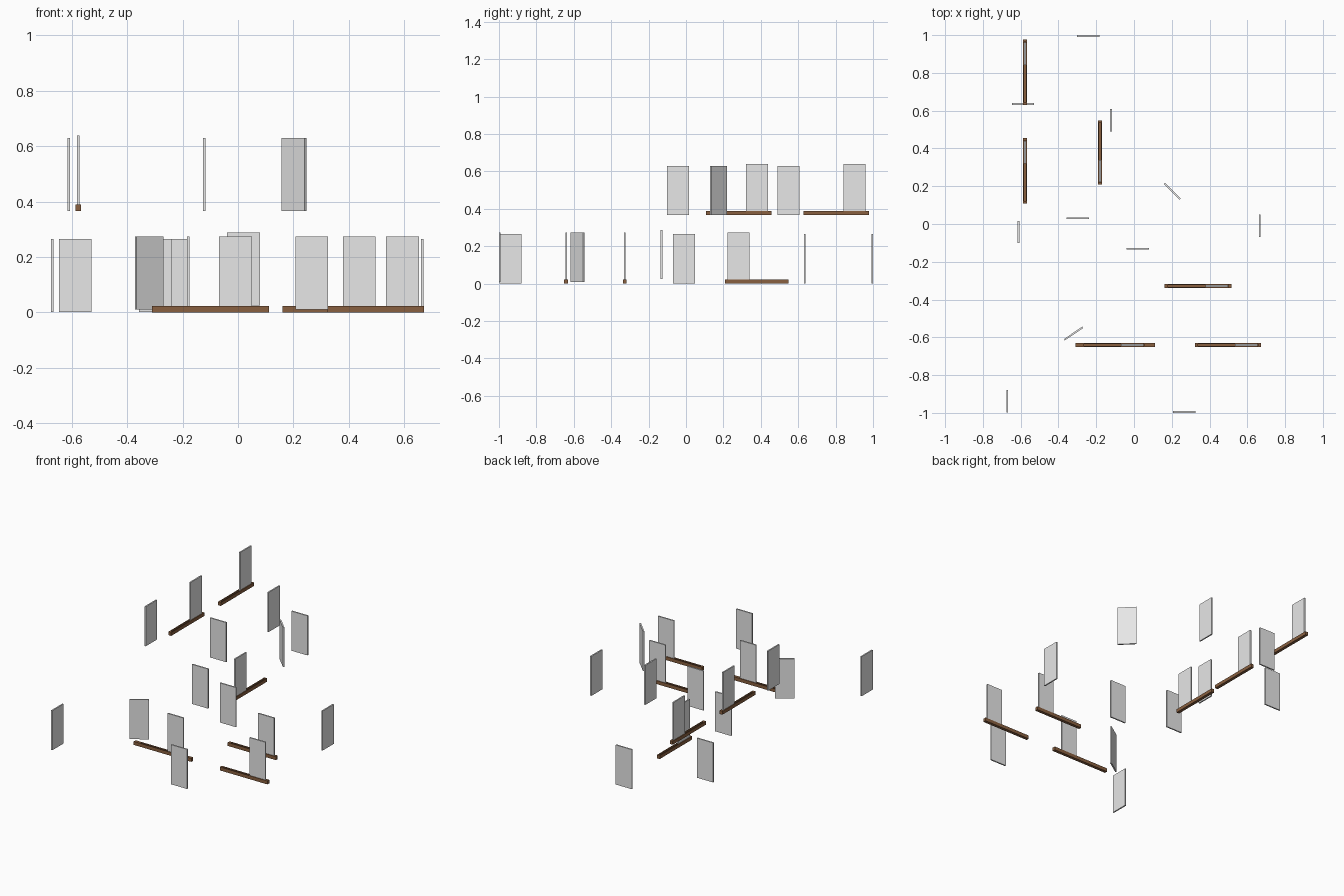
import bpy, bmesh, math
from mathutils import Matrix

if "Cube" in bpy.data.objects:
    bpy.data.objects.remove(bpy.data.objects["Cube"])


def material(name, rgb):
    m = bpy.data.materials.new(name)
    m.diffuse_color = (*rgb, 1)
    m.use_nodes = True
    m.node_tree.nodes["Principled BSDF"].inputs["Base Color"].default_value = m.diffuse_color
    return m


PANEL_MAT = material("pale_grey", (0.8, 0.8, 0.8))
WOOD_MAT = material("brown_wood", (0.25, 0.115, 0.05))

W, H, T = 0.118, 0.263, 0.009      # panel width, height, thickness
RAIL_W, RAIL_H, SLOT_W, SLOT_D = 0.020, 0.023, 0.0115, 0.013


def finish(bm, name, mat, loc, angle):
    bmesh.ops.recalc_face_normals(bm, faces=bm.faces[:])
    me = bpy.data.meshes.new(name)
    bm.to_mesh(me)
    bm.free()
    me.materials.append(mat)
    ob = bpy.data.objects.new(name, me)
    ob.location = loc
    ob.rotation_euler.z = math.radians(angle)
    bpy.context.collection.objects.link(ob)


def panel(name, x, y, z, angle):
    """Thin upright slab, centred on x, y with its foot at z."""
    bm = bmesh.new()
    bmesh.ops.create_cube(bm, size=1, matrix=Matrix.Translation((0, 0, H / 2))
                          @ Matrix.Diagonal((W, T, H, 1)))
    finish(bm, name, PANEL_MAT, (x, y, z), angle)


def rail(name, x, y, z, angle, a, b, s0, s1):
    """Wooden rail from a to b along its axis, slot sunk from s0 to s1."""
    bm = bmesh.new()
    bmesh.ops.create_cube(bm, size=1,
                          matrix=Matrix.Translation(((a + b) / 2, 0, RAIL_H / 2))
                          @ Matrix.Diagonal((b - a, RAIL_W, RAIL_H, 1)))
    top = max(bm.faces, key=lambda f: f.calc_center_median().z)
    bmesh.ops.inset_individual(bm, faces=[top], thickness=0.002)
    for v in top.verts:
        v.co.x = s0 if v.co.x < (a + b) / 2 else s1
        v.co.y = math.copysign(SLOT_W / 2, v.co.y)
    floor = bmesh.ops.extrude_discrete_faces(bm, faces=[top])["faces"][0]
    for v in floor.verts:
        v.co.z -= SLOT_D
    finish(bm, name, WOOD_MAT, (x, y, z), angle)


# Fixed panels: x, y, z, angle
FIXED = [
    (-0.242, 0.995, 0.002, 0), (-0.588, 0.635, 0.002, 0),
    (-0.298, 0.03, 0.002, 0), (0.02, -0.131, 0.025, 0),
    (0.266, -0.995, 0.01, 0), (-0.671, -0.939, 0.002, 90),
    (0.666, -0.010, 0.002, 90), (-0.122, 0.549, 0.366, 90),
    (-0.612, -0.042, 0.366, 90), (0.202, 0.174, 0.366, -45),
    (-0.320, -0.580, 0.01, 34),
]
for i, p in enumerate(FIXED):
    panel(f"fixed_panel_{i + 1}", *p)

# Sliding panels in rails: across position, z, angle, rail ends, slot ends, panel centre
SLIDING = [
    (-0.577, 0.366, 90, 0.629, 0.978, 0.645, 0.963, 0.901),
    (-0.577, 0.366, 90, 0.108, 0.456, 0.123, 0.441, 0.380),
    (-0.180, 0.000, 90, 0.208, 0.547, 0.219, 0.537, 0.281),
    (-0.328, 0.000, 0, 0.161, 0.515, 0.181, 0.501, 0.438),
    (-0.641, 0.000, 0, -0.311, 0.112, -0.264, 0.053, -0.009),
    (-0.641, 0.000, 0, 0.323, 0.672, 0.340, 0.656, 0.594),
]
for i, (off, z, ang, a, b, s0, s1, c) in enumerate(SLIDING):
    x, y = (off, 0) if ang else (0, off)
    rail(f"rail_{i + 1}", x, y, z, ang, a, b, s0, s1)
    px, py = (off, c) if ang else (c, off)
    panel(f"sliding_panel_{i + 1}", px, py, z + RAIL_H - SLOT_D, ang)
